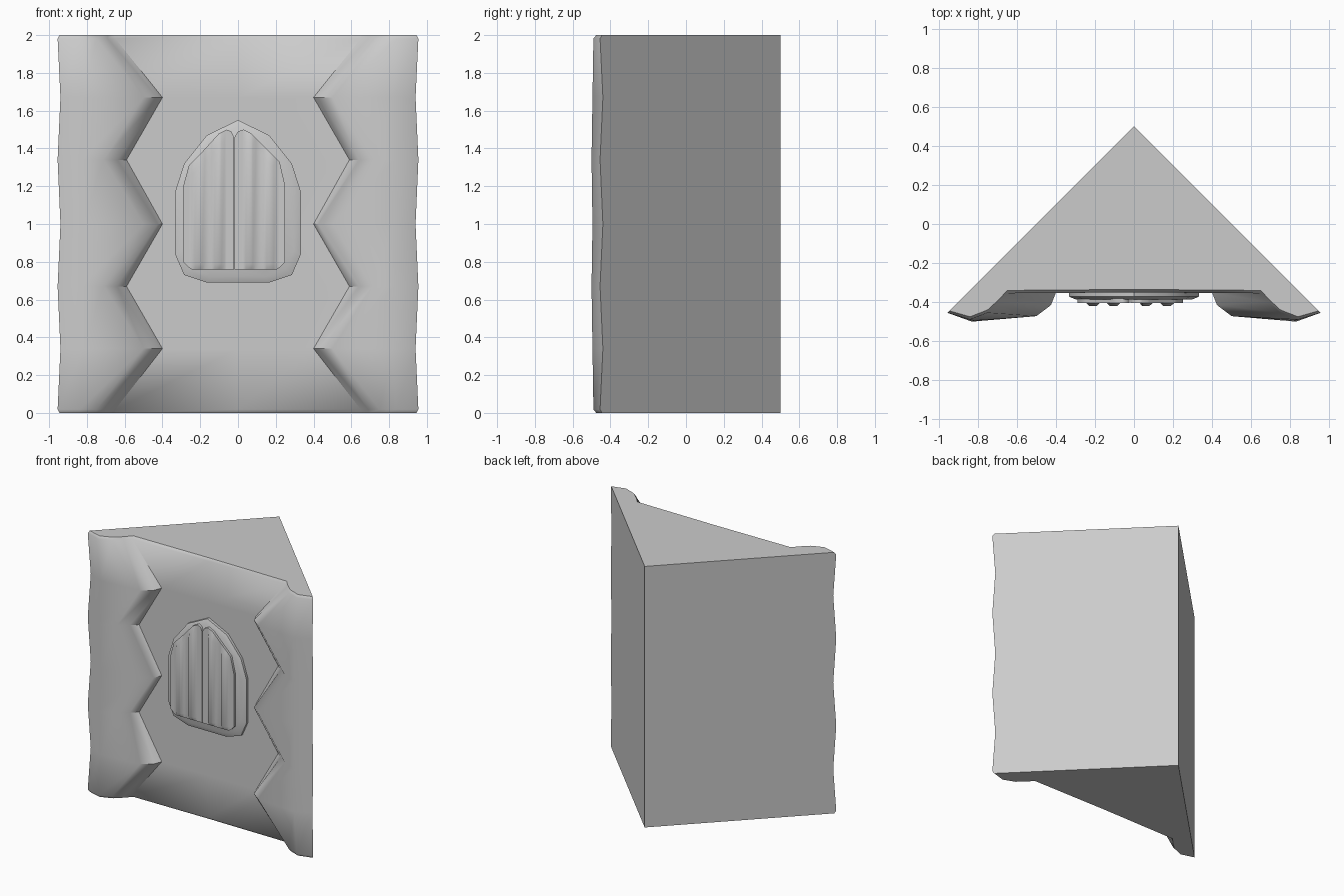
import bpy, bmesh, math

if "Cube" in bpy.data.objects:
    bpy.data.objects.remove(bpy.data.objects["Cube"])


def make_object(name, bm, angle):
    bmesh.ops.remove_doubles(bm, verts=bm.verts, dist=0.0005)
    bmesh.ops.recalc_face_normals(bm, faces=bm.faces)
    mesh = bpy.data.meshes.new(name)
    bm.to_mesh(mesh)
    bm.free()
    ob = bpy.data.objects.new(name, mesh)
    bpy.context.collection.objects.link(ob)
    bpy.ops.object.select_all(action='DESELECT')
    ob.select_set(True)
    bpy.context.view_layer.objects.active = ob
    bpy.ops.object.shade_smooth_by_angle(angle=math.radians(angle))
    return ob


def mirrored(half):
    return [(-x, z) for x, z in reversed(half) if x > 0] + half


# Wall block: triangular plan with zigzag corner stones on the front
def wall():
    narrow = [(0, -.35), (.40, -.352), (.425, -.415), (.50, -.472), (.82, -.495), (.94, -.44)]
    wide = [(0, -.35), (.59, -.355), (.64, -.395), (.71, -.45), (.83, -.50), (.955, -.455)]
    end = [(0, -.35), (.65, -.355), (.69, -.40), (.75, -.455), (.84, -.49), (.955, -.455)]
    cap = [(x, y + .015) for x, y in end[:-1]] + [(.945, -.445)]
    rows = [(0, cap), (.018, end), (.34, narrow), (.67, wide), (1, narrow),
            (1.34, wide), (1.67, narrow), (1.982, end), (2, cap)]
    bm = bmesh.new()
    grid = [[bm.verts.new((x, y, z)) for x, y in mirrored(p)] for z, p in rows]
    for a, b in zip(grid, grid[1:]):
        n = len(a)
        for i in range(n - 1):
            # Mirrored diagonals so the zigzag stays symmetric
            bm.faces.new((a[i], a[i + 1], b[i + 1], b[i]))
    low, high = bm.verts.new((0, .5, 0)), bm.verts.new((0, .5, 2))
    bm.faces.new(grid[0] + [low])
    bm.faces.new(grid[-1] + [high])
    for side in (0, -1):
        bm.faces.new([r[side] for r in grid] + [high, low])
    make_object("wall", bm, 50)


# Arched window surround with a chamfered front
def surround():
    outer = mirrored([(0, 1.55), (.165, 1.47), (.285, 1.32), (.333, 1.17),
                      (.333, .84), (.285, .73), (.165, .69)])
    cz = 1.1
    bm = bmesh.new()
    rings = []
    for y, s in ((-.34, 1), (-.372, 1), (-.387, .89)):
        rings.append([bm.verts.new((x * s, y, cz + (z - cz) * (s + (1 - s) * .3)))
                      for x, z in outer])
    n = len(outer)
    for a, b in zip(rings, rings[1:]):
        for i in range(n):
            j = (i + 1) % n
            bm.faces.new((a[i], a[j], b[j], b[i]))
    bm.faces.new(rings[0])
    bm.faces.new(rings[-1])
    make_object("window_surround", bm, 40)


# Shutter leaf: columns across the width, with raised rounded planks
def top_at(x, curve):
    for (x0, z0), (x1, z1) in zip(curve, curve[1:]):
        if x0 <= x <= x1:
            return z0 + (z1 - z0) * (x - x0) / (x1 - x0)
    return curve[-1][1]


def shutter(name, curve, ridges):
    xs = {x for x, z in curve}
    for r in ridges:
        xs |= {r - .035, r - .018, r + .018, r + .035}
    bm = bmesh.new()
    cols = []
    x_min, x_max = curve[0][0], curve[-1][0]
    for x in sorted(xs):
        edge = min(x - x_min, x_max - x)
        z1 = top_at(x, curve)
        z0 = .76 + max(0, .04 - (edge if abs(x) > .2 else 1))
        bump = .016 if any(abs(x - r) < .025 for r in ridges) else 0
        y = -.405
        cols.append([bm.verts.new(p) for p in (
            (x, -.37, z0), (x, y, z0), (x, y - bump, z0 + .03),
            (x, y - bump, z1 - .06), (x, y, z1), (x, -.37, z1))])
    for a, b in zip(cols, cols[1:]):
        for i in range(6):
            j = (i + 1) % 6
            bm.faces.new((a[i], a[j], b[j], b[i]))
    bm.faces.new(cols[0])
    bm.faces.new(cols[-1])
    make_object(name, bm, 50)


wall()
surround()
shutter("left_shutter", [(-.29, 1.2), (-.26, 1.31), (-.2, 1.37), (-.1, 1.48),
                         (-.06, 1.5), (-.035, 1.49), (-.022, 1.46)], (-.21, -.105))
shutter("right_shutter", [(-.018, 1.46), (0, 1.49), (.03, 1.5), (.07, 1.48),
                          (.22, 1.33), (.25, 1.2)], (.06, .17))
